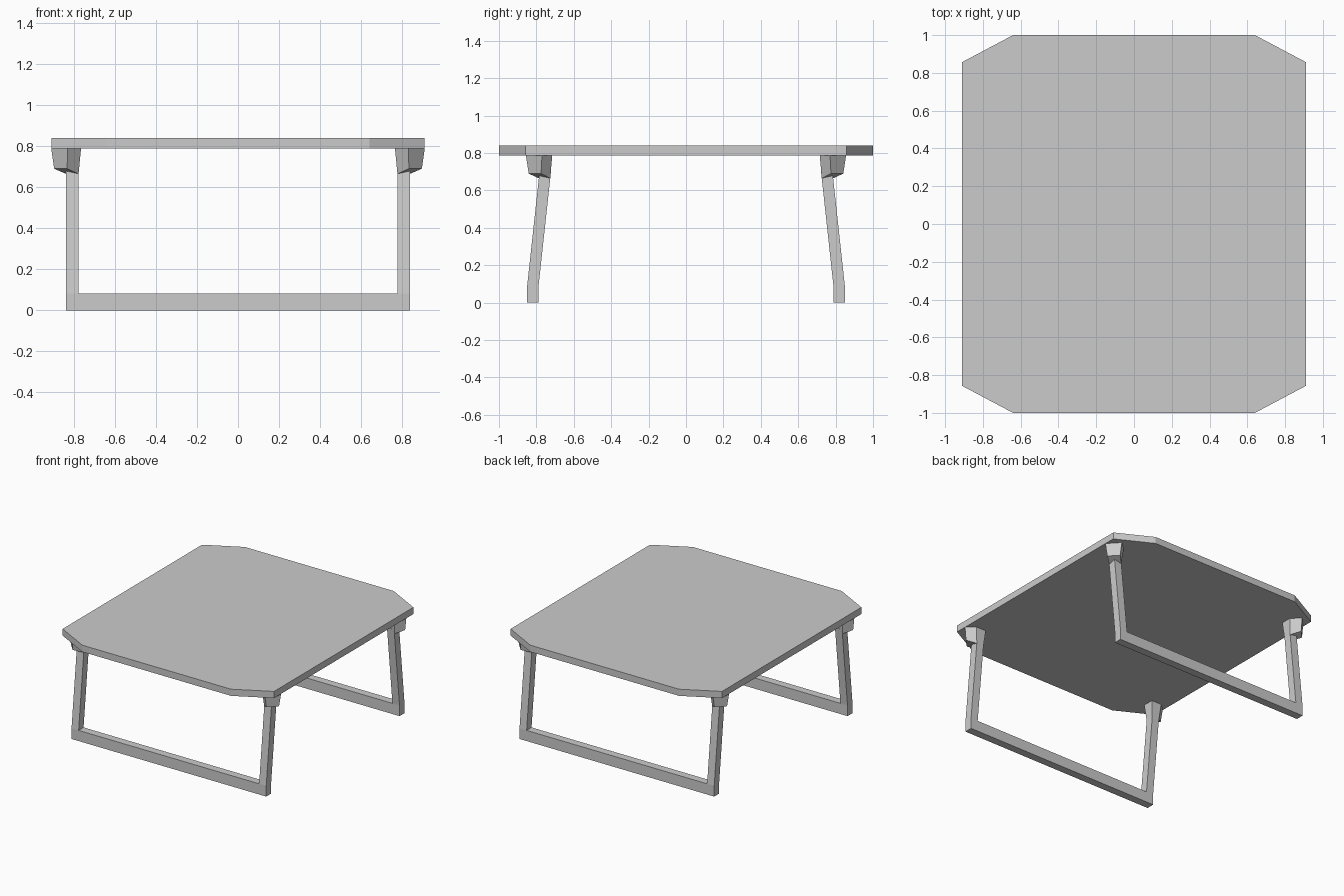
import bpy, bmesh

if "Cube" in bpy.data.objects:
    bpy.data.objects.remove(bpy.data.objects["Cube"])


def make_object(name, bm, mirror=(False, False, False)):
    bmesh.ops.recalc_face_normals(bm, faces=bm.faces)
    mesh = bpy.data.meshes.new(name)
    bm.to_mesh(mesh)
    bm.free()
    obj = bpy.data.objects.new(name, mesh)
    bpy.context.collection.objects.link(obj)
    if any(mirror):
        mod = obj.modifiers.new("Mirror", 'MIRROR')
        mod.use_axis = mirror
        mod.use_clip = False
        mod.use_mirror_merge = False
    return obj


def extrude(bm, offset):
    res = bmesh.ops.extrude_face_region(bm, geom=bm.faces[:])
    verts = [g for g in res["geom"] if isinstance(g, bmesh.types.BMVert)]
    bmesh.ops.translate(bm, verts=verts, vec=offset)


# Table top: octagonal slab with clipped corners
bm = bmesh.new()
outline = [(0.64, -1), (0.91, -0.857), (0.91, 0.857), (0.64, 1),
           (-0.64, 1), (-0.91, 0.857), (-0.91, -0.857), (-0.64, -1)]
bm.faces.new([bm.verts.new((x, y, 0.788)) for x, y in outline])
extrude(bm, (0, 0, 0.052))
make_object("table_top", bm)

# Leg frames: U shape, upright foot bar and inward leaning posts
bm = bmesh.new()
xs = [-0.838, -0.777, 0.777, 0.838]
rows = [(-0.85, 0), (-0.85, 0.083), (-0.783, 0.70)]
grid = [[bm.verts.new((x, y, z)) for x in xs] for y, z in rows]
for r, c in [(0, 0), (0, 1), (0, 2), (1, 0), (1, 2)]:
    bm.faces.new((grid[r][c], grid[r][c + 1], grid[r + 1][c + 1], grid[r + 1][c]))
loose = [v for v in bm.verts if not v.link_faces]
bmesh.ops.delete(bm, geom=loose, context='VERTS')
extrude(bm, (0, 0.061, 0))
make_object("leg_frames", bm, (False, True, False))

# Corner brackets: flared blocks reaching from each post to the table corner
bm = bmesh.new()
low = [(0.777, -0.726, 0.665), (0.777, -0.787, 0.665), (0.833, -0.841, 0.69),
       (0.896, -0.775, 0.69), (0.838, -0.726, 0.665)]
high = [(0.765, -0.715), (0.765, -0.80), (0.83, -0.856),
        (0.91, -0.77), (0.85, -0.715)]
a = [bm.verts.new(p) for p in low]
b = [bm.verts.new((x, y, 0.788)) for x, y in high]
for i in range(5):
    j = (i + 1) % 5
    bm.faces.new((a[i], a[j], b[j], b[i]))
bm.faces.new(b)
bm.faces.new((a[0], a[1], a[4]))
bm.faces.new(a[1:])
make_object("corner_brackets", bm, (True, True, False))
